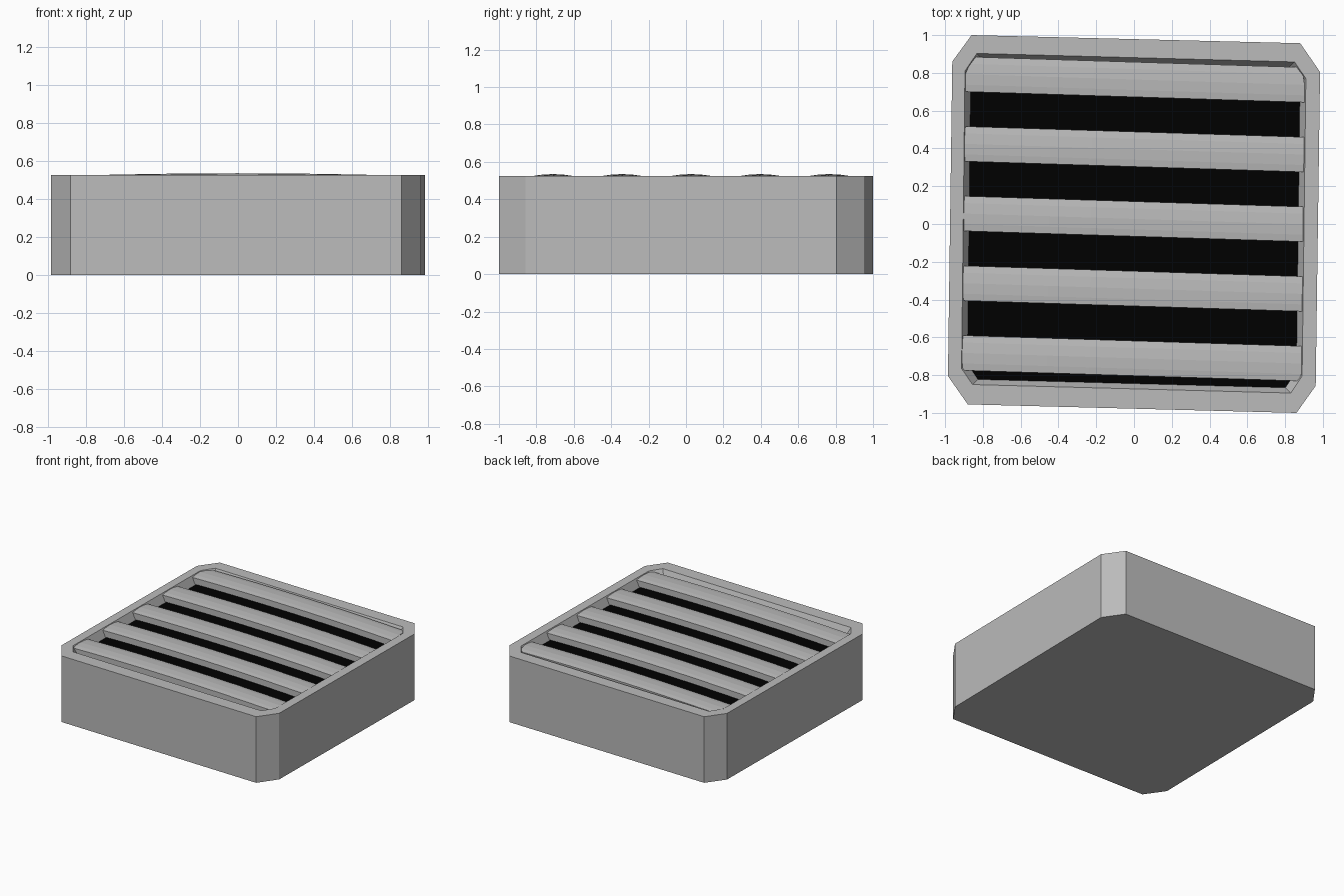
import bpy, bmesh

if "Cube" in bpy.data.objects:
    bpy.data.objects.remove(bpy.data.objects["Cube"])

H, DEPTH = 0.525, 0.065      # housing height, recess depth

OUTER = [(-0.86, 1.0), (0.88, 0.957), (0.985, 0.805), (0.962, -0.857),
         (0.86, -1.0), (-0.88, -0.955), (-0.985, -0.805), (-0.962, 0.86)]
INNER = [(-0.832, 0.903), (0.85, 0.858), (0.91, 0.77), (0.89, -0.805),
         (0.83, -0.895), (-0.855, -0.85), (-0.913, -0.765), (-0.895, 0.81)]
FLOOR = [(x * 0.966, y * 0.968) for x, y in INNER]


def loft(name, rings):
    """Skin a list of equal-length closed rings and cap both ends."""
    bm = bmesh.new()
    loops = [[bm.verts.new(p) for p in r] for r in rings]
    n = len(loops[0])
    for a, b in zip(loops, loops[1:]):
        for i in range(n):
            j = (i + 1) % n
            bm.faces.new((a[i], a[j], b[j], b[i]))
    bm.faces.new(loops[0])
    bm.faces.new(loops[-1])
    bmesh.ops.recalc_face_normals(bm, faces=bm.faces)
    mesh = bpy.data.meshes.new(name)
    bm.to_mesh(mesh)
    bm.free()
    obj = bpy.data.objects.new(name, mesh)
    bpy.context.collection.objects.link(obj)
    return obj


def paint(name, shade):
    mat = bpy.data.materials.new(name)
    mat.diffuse_color = (shade, shade, shade, 1)
    mat.use_nodes = True
    mat.node_tree.nodes["Principled BSDF"].inputs["Base Color"].default_value = mat.diffuse_color
    return mat


def ring(pts, z):
    return [(x, y, z) for x, y in pts]


grey, black = paint("grey", 0.5), paint("black", 0.0)

# Housing with chamfered corners and a tapered recess whose floor is black
housing = loft("housing", [ring(OUTER, 0), ring(OUTER, H), ring(INNER, H),
                           ring(FLOOR, H - DEPTH)])
housing.data.materials.append(grey)
housing.data.materials.append(black)
housing.data.polygons[-1].material_index = 1

# Slats: gently crowned bars, trimmed to the opening's corner chamfers
SLOPE, HALF_W, SEG = -0.0315, 0.0925, 8


def right_end(y):
    return min(0.895 + 0.0115 * y, 0.91 - (y - 0.77) * 0.667, 0.89 + (y + 0.80) * 0.63)


def left_end(y):
    return max(-0.902 + 0.0115 * y, -0.895 + (y - 0.81) * 0.684, -0.91 - (y + 0.77) * 0.75)


def slat(index, yc):
    section = [(t, 0.535 - 0.008 * t * t) for t in (-1, -0.6, 0, 0.6, 1)]
    section += [(t, H - DEPTH + 0.018) for t in (1, 0.6, 0, -0.6, -1)]
    rings = []
    for k in range(SEG + 1):
        f = k / SEG
        pts = []
        for t, z in section:
            y0 = yc + t * HALF_W
            xl, xr = left_end(y0 - 0.88 * SLOPE), right_end(y0 + 0.88 * SLOPE)
            x = xl + (xr - xl) * f
            pts.append((x, y0 + SLOPE * x, z - 0.014 * (x / 0.9) ** 2))
        rings.append(pts)
    loft(f"slat_{index}", rings).data.materials.append(grey)


for i in range(5):
    slat(i + 1, 0.765 - 0.369 * i)
